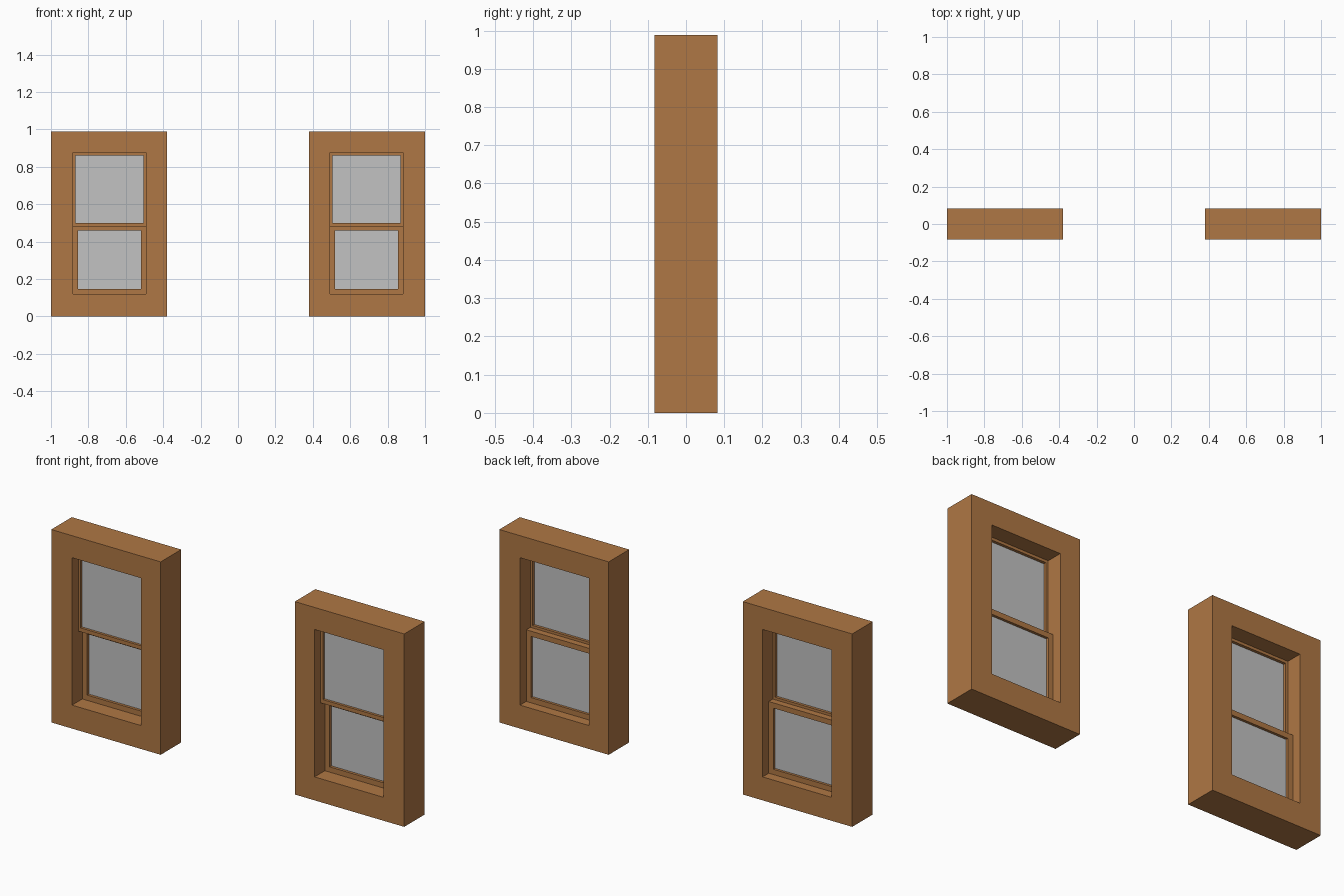
import bpy, bmesh

if "Cube" in bpy.data.objects:
    bpy.data.objects.remove(bpy.data.objects["Cube"])


def material(name, rgb):
    m = bpy.data.materials.new(name)
    m.diffuse_color = (*rgb, 1.0)
    m.use_nodes = True
    m.node_tree.nodes["Principled BSDF"].inputs["Base Color"].default_value = m.diffuse_color
    return m


wood = material("brown_wood", (0.43, 0.185, 0.058))
pane = material("grey_glass", (0.54, 0.54, 0.54))


def finish(name, bm, mat):
    bmesh.ops.recalc_face_normals(bm, faces=bm.faces)
    me = bpy.data.meshes.new(name)
    bm.to_mesh(me)
    bm.free()
    me.materials.append(mat)
    ob = bpy.data.objects.new(name, me)
    bpy.context.collection.objects.link(ob)


def rect(x0, x1, z0, z1):
    return [(x0, z0), (x1, z0), (x1, z1), (x0, z1)]


def ring(name, outer, inner, y0, y1, mat):
    """Rectangular frame with a through hole, extruded along y."""
    bm = bmesh.new()
    loops = [[bm.verts.new((x, y, z)) for x, z in r]
             for r, y in ((outer, y0), (outer, y1), (inner, y1), (inner, y0))]
    for k in range(4):
        a, b = loops[k], loops[(k + 1) % 4]
        for i in range(4):
            j = (i + 1) % 4
            bm.faces.new((a[i], a[j], b[j], b[i]))
    finish(name, bm, mat)


def slab(name, r, y0, y1, mat):
    bm = bmesh.new()
    a, b = [[bm.verts.new((x, y, z)) for x, z in r] for y in (y0, y1)]
    bm.faces.new(a)
    bm.faces.new(b)
    for i in range(4):
        j = (i + 1) % 4
        bm.faces.new((a[i], a[j], b[j], b[i]))
    finish(name, bm, mat)


for side, s in (("left", -1), ("right", 1)):
    def r(a, b, z0, z1):
        return rect(*sorted((s * a, s * b)), z0, z1)

    # thick outer surround
    ring(side + "_outer_frame", r(0.38, 1.0, 0, 0.988), r(0.492, 0.882, 0.12, 0.875),
         -0.083, 0.083, wood)
    # upper sash sits towards the front
    ring(side + "_upper_sash", r(0.492, 0.882, 0.48, 0.875), r(0.505, 0.869, 0.50, 0.861),
         -0.033, 0.0, wood)
    slab(side + "_upper_glass", r(0.504, 0.870, 0.499, 0.862), -0.02, -0.014, pane)
    # lower sash sits towards the back
    ring(side + "_lower_sash", r(0.492, 0.882, 0.12, 0.487), r(0.519, 0.855, 0.147, 0.46),
         0.0, 0.033, wood)
    slab(side + "_lower_glass", r(0.518, 0.856, 0.146, 0.461), 0.014, 0.02, pane)
